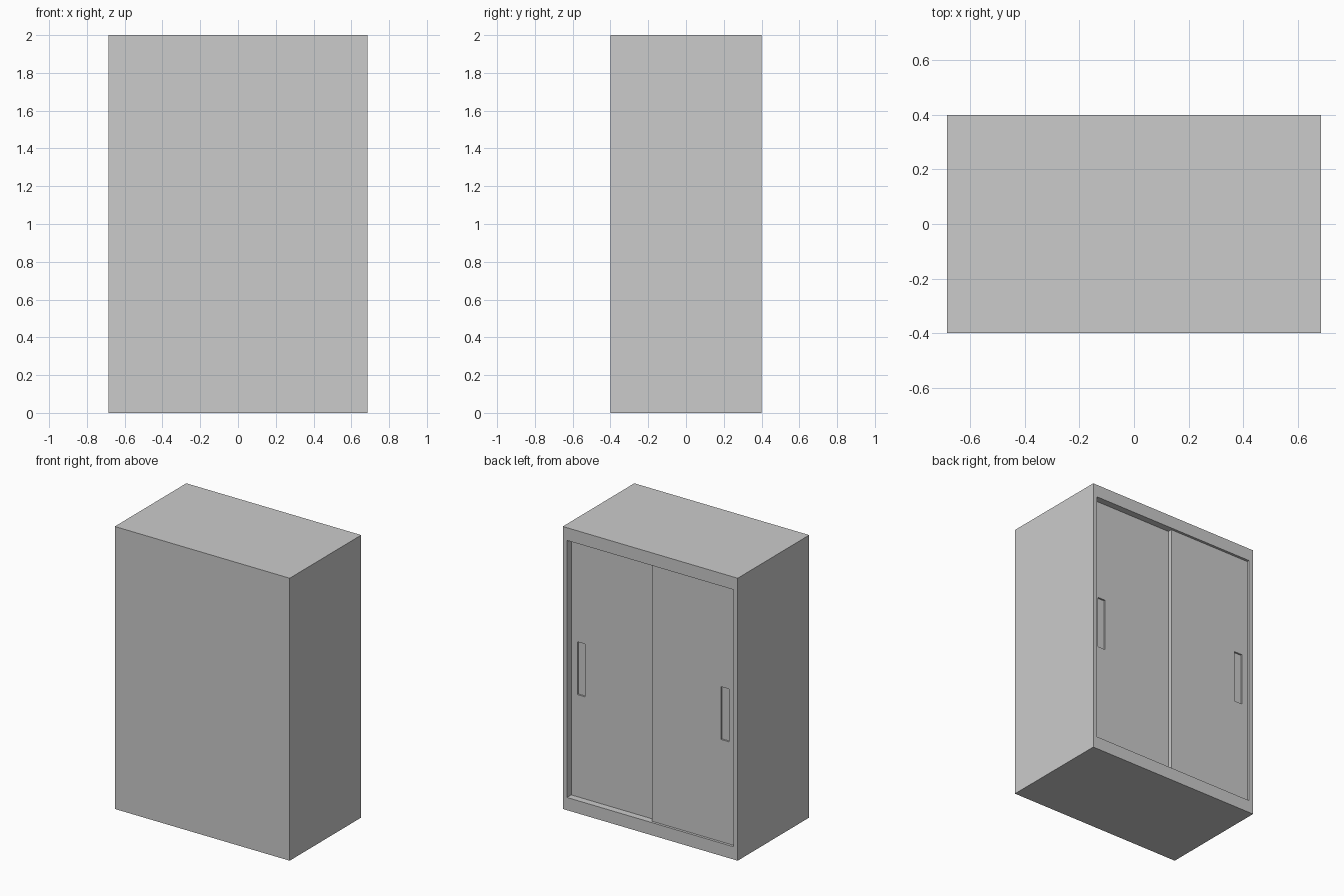
import bpy
import bmesh
from mathutils import Vector

cube = bpy.data.objects.get("Cube")
if cube:
    bpy.data.objects.remove(cube, do_unlink=True)

W, D, H = 1.37, 0.80, 2.0      # overall size
SIDE, RAIL = 0.033, 0.09       # frame border at the sides and at top / bottom
OPEN_X = W / 2 - SIDE          # half width of the opening

# Single painted-metal colour
paint = bpy.data.materials.new("light grey paint")
paint.use_nodes = True
paint.diffuse_color = (0.6, 0.6, 0.6, 1)
paint.node_tree.nodes["Principled BSDF"].inputs["Base Color"].default_value = paint.diffuse_color


def recessed_box(name, low, high, hole_low, hole_high, depth):
    """Box whose +y face has a rectangular pocket; hole corners are (x, z)."""
    low, high = Vector(low), Vector(high)
    bm = bmesh.new()
    bmesh.ops.create_cube(bm, size=1)
    for v in bm.verts:
        v.co = Vector(high[i] if v.co[i] > 0 else low[i] for i in range(3))
    face = max(bm.faces, key=lambda f: f.calc_center_median().y)
    bmesh.ops.inset_region(bm, faces=[face], thickness=0.01)
    centre = face.calc_center_median()
    for v in face.verts:
        v.co.x = hole_high[0] if v.co.x > centre.x else hole_low[0]
        v.co.z = hole_high[1] if v.co.z > centre.z else hole_low[1]
    # Push the pocket floor inwards, leaving its walls behind
    pocket = bmesh.ops.extrude_discrete_faces(bm, faces=[face])["faces"][0]
    bmesh.ops.translate(bm, verts=pocket.verts, vec=(0, -depth, 0))
    bmesh.ops.remove_doubles(bm, verts=bm.verts, dist=1e-5)
    bmesh.ops.recalc_face_normals(bm, faces=bm.faces)
    mesh = bpy.data.meshes.new(name)
    bm.to_mesh(mesh)
    bm.free()
    mesh.materials.append(paint)
    obj = bpy.data.objects.new(name, mesh)
    bpy.context.collection.objects.link(obj)
    return obj


# Cabinet shell, open on the door side
recessed_box("cabinet_body", (-W / 2, -D / 2, 0), (W / 2, D / 2, H),
             (-OPEN_X, RAIL), (OPEN_X, H - RAIL), D - SIDE)

# Two sliding doors on separate tracks, each with a recessed pull near its outer edge
DOOR_T, PULL_D = 0.028, 0.012
for name, side, setback in (("inner_door", 1, 0.048), ("outer_door", -1, 0.018)):
    y = D / 2 - setback
    xs = sorted((0, side * OPEN_X))
    pull = sorted((side * 0.543, side * 0.605))
    recessed_box(name, (xs[0], y - DOOR_T, RAIL), (xs[1], y, H - RAIL),
                 (pull[0], 0.813), (pull[1], 1.187), PULL_D)
